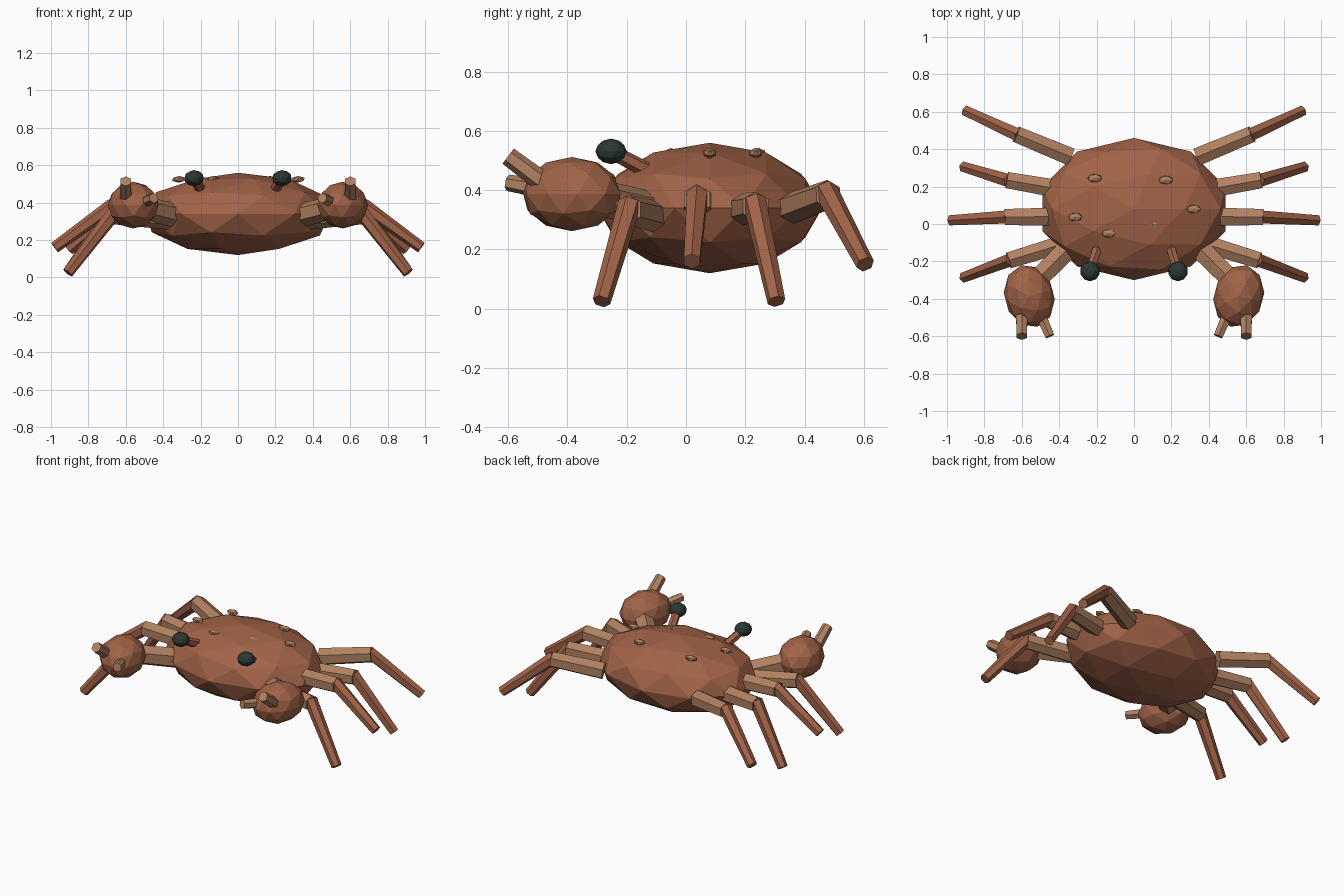
import bpy
import bmesh
from math import radians
from mathutils import Matrix, Vector

cube = bpy.data.objects.get("Cube")
if cube:
    bpy.data.objects.remove(cube, do_unlink=True)


def material(name, rgb):
    mat = bpy.data.materials.new(name)
    mat.use_nodes = True
    mat.diffuse_color = (*rgb, 1)
    mat.node_tree.nodes["Principled BSDF"].inputs["Base Color"].default_value = (*rgb, 1)
    mat.roughness = 0.8
    return mat


SHELL = material("shell brown", (0.36, 0.125, 0.065))
TAN = material("joint tan", (0.44, 0.22, 0.12))
DARK = material("eye dark green", (0.025, 0.04, 0.034))


def add_object(name, bm, mat):
    mesh = bpy.data.meshes.new(name)
    bm.to_mesh(mesh)
    bm.free()
    mesh.materials.append(mat)
    obj = bpy.data.objects.new(name, mesh)
    bpy.context.collection.objects.link(obj)
    return obj


def ball(name, centre, radii, mat, detail=2, turn=0):
    """Faceted ellipsoid turned about z."""
    bm = bmesh.new()
    place = (Matrix.Translation(centre) @ Matrix.Rotation(radians(turn), 4, "Z")
             @ Matrix.Diagonal((*radii, 1)))
    bmesh.ops.create_icosphere(bm, subdivisions=detail, radius=1, matrix=place)
    return add_object(name, bm, mat)


def rod(name, start, end, r1, r2, mat):
    """Six-sided tapered rod between two points, one ridge facing up."""
    start, end = Vector(start), Vector(end)
    axis = end - start
    place = Matrix.Translation((start + end) / 2) @ axis.to_track_quat("Z", "Y").to_matrix().to_4x4()
    bm = bmesh.new()
    bmesh.ops.create_cone(bm, cap_ends=True, segments=6, radius1=r1, radius2=r2,
                          depth=axis.length, matrix=place)
    return add_object(name, bm, mat)


# Shell
ball("body", (0, 0.08, 0.34), (0.515, 0.38, 0.22), SHELL)

# Small bumps on the shell
bumps = [(-0.21, 0.245), (0.17, 0.235), (-0.315, 0.037),
         (0.32, 0.08), (-0.135, -0.05), (0.1, 0)]
for i, (x, y) in enumerate(bumps):
    ball(f"shell_bump_{i + 1}", (x, y, 0.525), (0.042, 0.025, 0.018), TAN, detail=1)

# Hip, knee and foot of each leg, front to back
legs = [
    ((0.36, -0.10, 0.31), (0.67, -0.195, 0.335), (0.91, -0.285, 0.025)),
    ((0.42, 0.04, 0.36), (0.69, 0.037, 0.37), (0.98, 0.02, 0.16)),
    ((0.42, 0.19, 0.335), (0.68, 0.235, 0.345), (0.91, 0.305, 0.025)),
    ((0.34, 0.36, 0.34), (0.63, 0.48, 0.385), (0.90, 0.605, 0.15)),
]

for label, s in (("left", 1), ("right", -1)):
    def side(p):
        return Vector((s * p[0], p[1], p[2]))

    # Legs
    for i, (hip, knee, foot) in enumerate(legs):
        hip, knee, foot = side(hip), side(knee), side(foot)
        rod(f"{label}_upper_leg_{i + 1}", hip, knee, 0.055, 0.05, TAN)
        top = knee - (foot - knee).normalized() * 0.025
        rod(f"{label}_lower_leg_{i + 1}", top, foot, 0.04, 0.031, SHELL)

    # Arm, claw and pincers
    rod(f"{label}_arm", side((0.33, -0.11, 0.33)), side((0.53, -0.31, 0.38)), 0.065, 0.06, TAN)
    ball(f"{label}_claw", side((0.56, -0.385, 0.387)), (0.134, 0.17, 0.125), SHELL, turn=-15 * s)
    rod(f"{label}_outer_pincer", side((0.60, -0.46, 0.41)), side((0.60, -0.60, 0.515)),
        0.036, 0.032, TAN)
    rod(f"{label}_inner_pincer", side((0.51, -0.46, 0.40)), side((0.45, -0.60, 0.425)),
        0.033, 0.028, TAN)

    # Eye on its stalk
    rod(f"{label}_eye_stalk", side((0.19, -0.11, 0.455)), side((0.235, -0.25, 0.53)),
        0.028, 0.025, SHELL)
    ball(f"{label}_eye", side((0.235, -0.253, 0.531)), (0.053, 0.053, 0.043), DARK)
